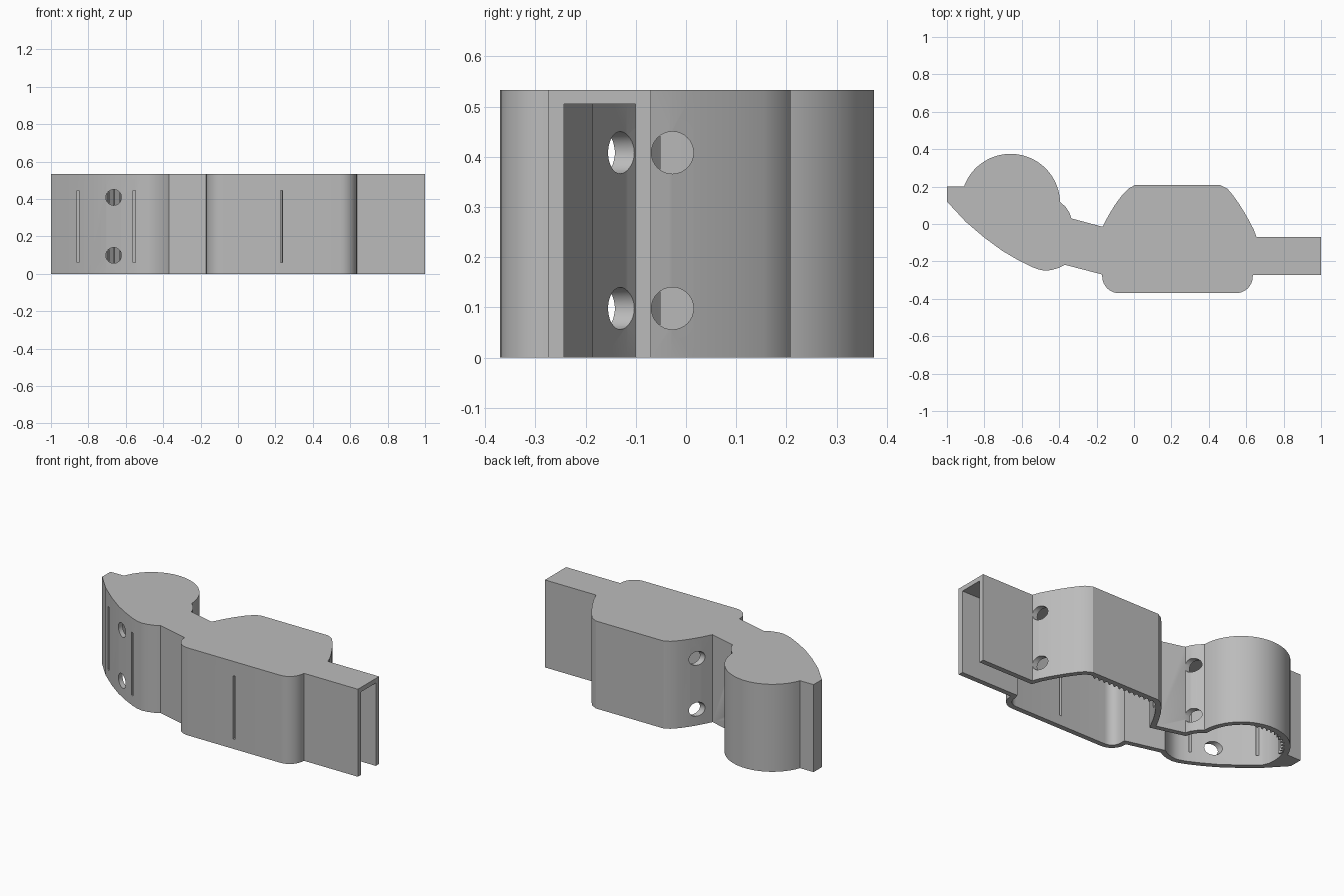
import bpy
import bmesh
from math import cos, sin, radians
from mathutils import Vector, Matrix

HEIGHT, CEILING, WALL = 0.533, 0.505, 0.031
RING_C, RING_R = Vector((-0.66, 0.11)), 0.265
HOLE_Z, HOLE_R = (0.098, 0.408), 0.042

cube = bpy.data.objects.get("Cube")
if cube:
    bpy.data.objects.remove(cube, do_unlink=True)

grey = bpy.data.materials.new("plain grey")
grey.use_nodes = True
grey.diffuse_color = (0.5, 0.5, 0.5, 1)
grey.node_tree.nodes["Principled BSDF"].inputs["Base Color"].default_value = (0.5, 0.5, 0.5, 1)


def arc(center, radius, start, end, steps):
    return [Vector(center) + radius * Vector((cos(a), sin(a)))
            for a in (radians(start + (end - start) * i / steps) for i in range(steps + 1))]


def new_object(name, bm):
    bmesh.ops.recalc_face_normals(bm, faces=bm.faces)
    mesh = bpy.data.meshes.new(name)
    bm.to_mesh(mesh)
    bm.free()
    obj = bpy.data.objects.new(name, mesh)
    bpy.context.collection.objects.link(obj)
    mesh.materials.append(grey)
    return obj


def add_prism(bm, outline, bottom, top):
    face = bm.faces.new([bm.verts.new((p[0], p[1], bottom)) for p in outline])
    extruded = bmesh.ops.extrude_face_region(bm, geom=[face])["geom"]
    verts = [v for v in extruded if isinstance(v, bmesh.types.BMVert)]
    bmesh.ops.translate(bm, verts=verts, vec=(0, 0, top - bottom))


def prism(name, outline, bottom, top):
    bm = bmesh.new()
    add_prism(bm, outline, bottom, top)
    return new_object(name, bm)


def inset(points, distance):
    """Move a counter-clockwise outline inward by a wall thickness."""
    result = []
    for i, p in enumerate(points):
        a = (p - points[i - 1]).normalized()
        b = (points[(i + 1) % len(points)] - p).normalized()
        na, nb = Vector((-a.y, a.x)), Vector((-b.y, b.x))
        result.append(p + (na + nb) * distance / max(1 + na.dot(nb), 0.3))
    return result


def outline(end_x, ring_end, tail):
    """Plan of the body, counter-clockwise from the curved front."""
    front = [(-0.9, 0.012), (-0.8, -0.073), (-0.705, -0.143), (-0.625, -0.19), (-0.55, -0.228),
             (-0.51, -0.243), (-0.475, -0.25), (-0.44, -0.246), (-0.4, -0.234), (-0.37, -0.218),
             (-0.17, -0.27)]
    channel = [(0.637, -0.274), (end_x, -0.274), (end_x, -0.07), (0.655, -0.07)]
    back = [(0.64, -0.03), (0.617, 0.015), (0.59, 0.062), (0.56, 0.11), (0.528, 0.155), (0.5, 0.188),
            (0.462, 0.208), (0.005, 0.208), (-0.028, 0.19), (-0.065, 0.152), (-0.1, 0.105),
            (-0.137, 0.045), (-0.168, -0.015), (-0.335, 0.03), (-0.345, 0.06), (-0.365, 0.09)]
    points = front + arc((-0.08, -0.28), 0.09, 180, 270, 8)
    points += arc((0.545, -0.28), 0.09, 270, 360, 8) + channel + back
    points += arc(RING_C, RING_R, 2, ring_end, 28) + tail
    return [Vector(p) for p in points]


# Outer body and the hollow that opens downward and to one end
body = prism("clamp_housing", outline(1.0, 160, [(-1, 0.2), (-1, 0.12)]), 0, HEIGHT)
cutters = [prism("hollow_cutter", inset(outline(1.2, 192, []), WALL), -0.1, CEILING)]


def hole(center, axis, length):
    bm = bmesh.new()
    turn = Matrix.Rotation(radians(90), 4, "Y" if axis == "X" else "X")
    bmesh.ops.create_cone(bm, cap_ends=True, segments=32, radius1=HOLE_R, radius2=HOLE_R,
                          depth=length, matrix=Matrix.Translation(center) @ turn)
    cutters.append(new_object("hole_cutter", bm))


# Paired strap holes
for z in HOLE_Z:
    hole((-0.665, -0.2, z), "Y", 0.4)
    hole((0.66, -0.027, z), "X", 0.26)
    hole((-0.22, 0.068, z), "X", 0.4)

# Narrow slots in the front wall
for x in (-0.855, -0.555, 0.232):
    corners = [(x - 0.006, -0.45), (x + 0.006, -0.45), (x + 0.006, 0.06), (x - 0.006, 0.06)]
    cutters.append(prism("slot_cutter", corners, 0.06, 0.445))

for cutter in cutters:
    mod = body.modifiers.new("cut", "BOOLEAN")
    mod.operation = "DIFFERENCE"
    mod.solver = "EXACT"
    mod.object = cutter
graph = bpy.context.evaluated_depsgraph_get()
graph.update()
finished = bpy.data.meshes.new_from_object(body.evaluated_get(graph))
body.modifiers.clear()
body.data = finished
for cutter in cutters:
    bpy.data.objects.remove(cutter, do_unlink=True)

bpy.ops.object.select_all(action="DESELECT")
body.select_set(True)
bpy.context.view_layer.objects.active = body
bpy.ops.object.shade_smooth_by_angle(angle=radians(25))

# Gripping teeth along the straight back wall
bm = bmesh.new()
wall_y, pitch = 0.208 - WALL, 0.035
for i in range(12):
    x = 0.025 + i * pitch
    add_prism(bm, [(x, wall_y + 0.005), (x, wall_y - 0.022), (x + pitch, wall_y + 0.005)],
              0.002, CEILING + 0.005)
new_object("straight_teeth", bm)

# Gripping teeth inside the round chamber
bm = bmesh.new()
inner, step = RING_R - WALL, 8
for i in range(12):
    a, b = radians(66 + i * step), radians(66 + (i + 1) * step)
    tooth = [RING_C + r * Vector((cos(t), sin(t)))
             for r, t in ((inner + 0.006, a), (inner + 0.006, b), (inner - 0.022, b))]
    add_prism(bm, tooth, 0.002, CEILING + 0.005)
new_object("round_teeth", bm)
